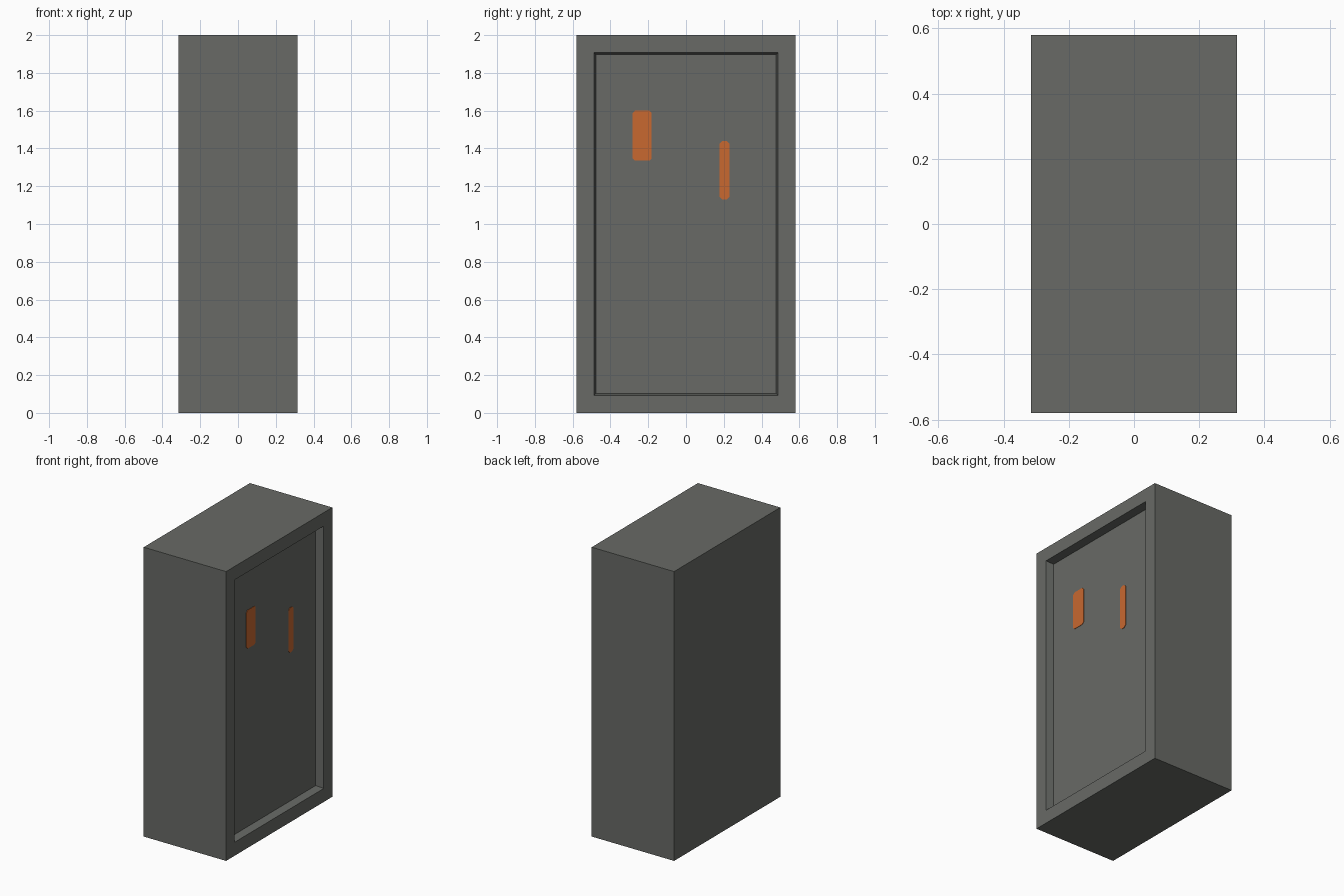
import bpy
import bmesh
from mathutils import Vector

cube = bpy.data.objects.get("Cube")
if cube:
    bpy.data.objects.remove(cube, do_unlink=True)


def material(name, rgb):
    mat = bpy.data.materials.new(name)
    mat.use_nodes = True
    mat.diffuse_color = (*rgb, 1)
    mat.node_tree.nodes["Principled BSDF"].inputs["Base Color"].default_value = (*rgb, 1)
    return mat


def add_object(name, bm, mat):
    bmesh.ops.recalc_face_normals(bm, faces=bm.faces)
    mesh = bpy.data.meshes.new(name)
    bm.to_mesh(mesh)
    bm.free()
    mesh.materials.append(mat)
    obj = bpy.data.objects.new(name, mesh)
    bpy.context.collection.objects.link(obj)
    return obj


grey = material("warm grey", (0.138, 0.144, 0.133))
orange = material("orange", (0.578, 0.138, 0.03))

HALF_X, HALF_Y, HEIGHT = 0.315, 0.58, 2.0
FRAME, TAPER, DEPTH = 0.132, 0.013, 0.055

# Cabinet body with a slightly tapered recessed panel on the +x side
bm = bmesh.new()
bmesh.ops.create_cube(bm, size=1)
for v in bm.verts:
    v.co = Vector((v.co.x * 2 * HALF_X, v.co.y * 2 * HALF_Y, (v.co.z + 0.5) * HEIGHT))
bm.normal_update()
panel = max(bm.faces, key=lambda f: f.normal.x)
bmesh.ops.inset_individual(bm, faces=[panel], thickness=FRAME)
bmesh.ops.inset_individual(bm, faces=[panel], thickness=TAPER)
for v in panel.verts:
    v.co.x -= DEPTH
add_object("cabinet_body", bm, grey)


# Thin painted marks with clipped corners on the recessed panel
def add_mark(name, y0, y1, z0, z1, clip):
    bm = bmesh.new()
    outline = [(y0 + clip, z0), (y1 - clip, z0), (y1, z0 + clip), (y1, z1 - clip),
               (y1 - clip, z1), (y0 + clip, z1), (y0, z1 - clip), (y0, z0 + clip)]
    x = HALF_X - DEPTH
    face = bm.faces.new([bm.verts.new((x, y, z)) for y, z in outline])
    result = bmesh.ops.extrude_face_region(bm, geom=[face])
    for item in result["geom"]:
        if isinstance(item, bmesh.types.BMVert):
            item.co.x += 0.003
    add_object(name, bm, orange)


add_mark("wide_mark", -0.282, -0.182, 1.335, 1.60, 0.012)
add_mark("narrow_mark", 0.178, 0.23, 1.13, 1.44, 0.014)
